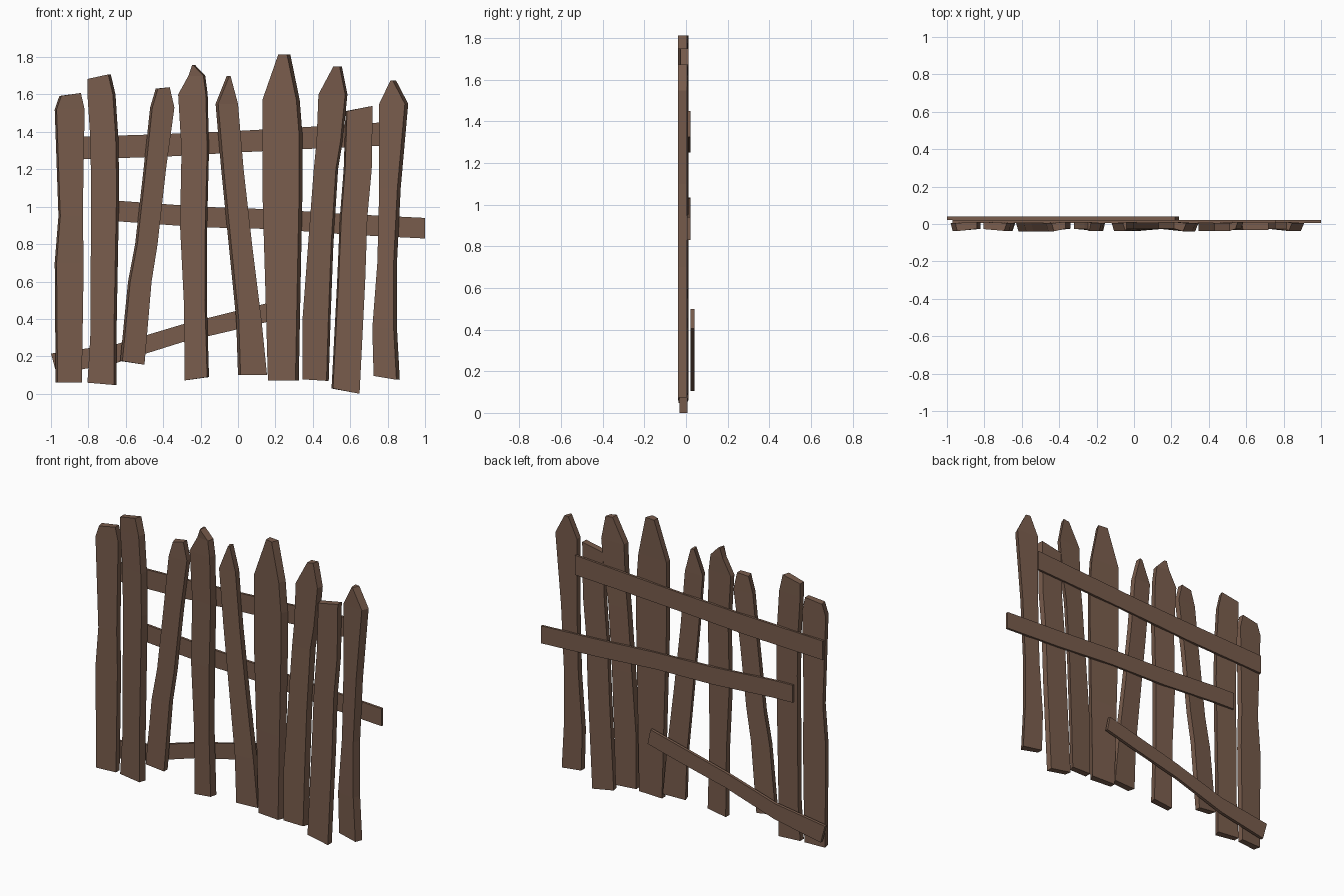
import bpy, bmesh

wood = bpy.data.materials.new("weathered brown wood")
wood.diffuse_color = (0.19, 0.108, 0.073, 1)


def board(name, pairs, y0, y1, twist=0.0, inset=(0.0, 0.0)):
    """Loft a board through (a, b) edge point pairs given in the x-z plane."""
    bm = bmesh.new()
    rings = []
    for (ax, az), (bx, bz) in pairs:
        rings.append([bm.verts.new(c) for c in (
            (ax + inset[0], y0 - twist, az), (bx - inset[1], y0 + twist, bz),
            (bx, y1 + twist * 0.5, bz), (ax, y1 - twist * 0.5, az))])
    for r, s in zip(rings, rings[1:]):
        for i in range(4):
            j = (i + 1) % 4
            bm.faces.new((r[i], r[j], s[j], s[i]))
    bm.faces.new(rings[0][::-1])
    bm.faces.new(rings[-1])
    bmesh.ops.recalc_face_normals(bm, faces=bm.faces)
    me = bpy.data.meshes.new(name)
    bm.to_mesh(me)
    bm.free()
    me.materials.append(wood)
    ob = bpy.data.objects.new(name, me)
    bpy.context.collection.objects.link(ob)


def picket(n, rows, low=0.0, high=0.0, twist=0.0, inset=(0.01, 0.0)):
    """Rows are (z, left x, right x); low/high tilt the bottom and top cuts."""
    pairs = []
    for i, (z, l, r) in enumerate(rows):
        t = low if i == 0 else high if i == len(rows) - 1 else 0
        pairs.append(((l, z - t), (r, z + t)))
    board(f"picket_{n}", pairs, -0.032, 0.008, twist, inset)


def rail(name, rows, y0, y1):
    """Rows are (x, low z, high z)."""
    board(name, [((x, a), (x, b)) for x, a, b in rows], y0, y1)


# Upright pickets, left to right
picket(1, [(.06, -.975, -.835), (.7, -.98, -.825), (.95, -.96, -.83),
           (1.52, -.98, -.82), (1.60, -.955, -.84)], 0, .008, .006)
picket(2, [(.053, -.805, -.65), (.3, -.79, -.65), (1.1, -.785, -.635), (1.37, -.79, -.64),
           (1.6, -.805, -.655), (1.695, -.805, -.68)], -.006, .012, -.005, (0, .014))
picket(3, [(.165, -.63, -.50), (.6, -.588, -.462), (.8, -.55, -.43), (1.2, -.505, -.385),
           (1.53, -.47, -.34), (1.635, -.44, -.365)], -.01, .004, .007, (.012, 0))
picket(4, [(.08, -.285, -.155), (.5, -.29, -.167), (.9, -.31, -.165), (1.3, -.302, -.155),
           (1.6, -.32, -.162), (1.70, -.265, -.175), (1.758, -.245, -.23)], .009, 0, -.006, (0, .01))
picket(5, [(.1, 0, .155), (.4, -.01, .125), (.8, -.05, .075), (1.2, -.09, .03),
           (1.55, -.12, 0), (1.70, -.06, -.04)], 0, 0, .006, (.014, 0))
picket(6, [(.07, .16, .325), (.6, .145, .335), (1.1, .13, .345), (1.38, .13, .345),
           (1.57, .13, .33), (1.813, .215, .28)], 0, 0, -.007, (0, .018))
picket(7, [(.073, .345, .485), (.4, .345, .495), (.8, .375, .51), (1.2, .405, .535),
           (1.35, .42, .56), (1.6, .43, .585), (1.75, .51, .555)], -.004, 0, .006, (0, .012))
picket(8, [(.014, .50, .65), (.6, .53, .68), (.95, .545, .692), (1.2, .565, .715),
           (1.525, .575, .72)], -.014, .014, 0, (.008, 0))
picket(9, [(.085, .725, .865), (.35, .718, .85), (.7, .745, .85), (1.1, .755, .87),
           (1.55, .755, .91), (1.675, .815, .845)], -.01, 0, -.006, (0, .018))

# Crooked rails nailed across the back
rail("top_rail", [(-.97, 1.25, 1.37), (-.4, 1.267, 1.388), (0, 1.29, 1.405),
                  (.4, 1.31, 1.428), (.76, 1.325, 1.45)], .006, .021)
rail("middle_rail", [(-.76, .925, 1.035), (-.62, .92, 1.03), (-.2, .89, 1.0),
                     (.2, .88, .985), (.6, .85, .96), (1.0, .83, .94)], .006, .021)
board("bottom_rail", [((-.97, .105), (-1.0, .215)), ((-.65, .165), (-.65, .265)),
                      ((-.3, .275), (-.3, .37)), ((0, .345), (0, .445)),
                      ((.24, .405), (.22, .50))], .022, .041)
